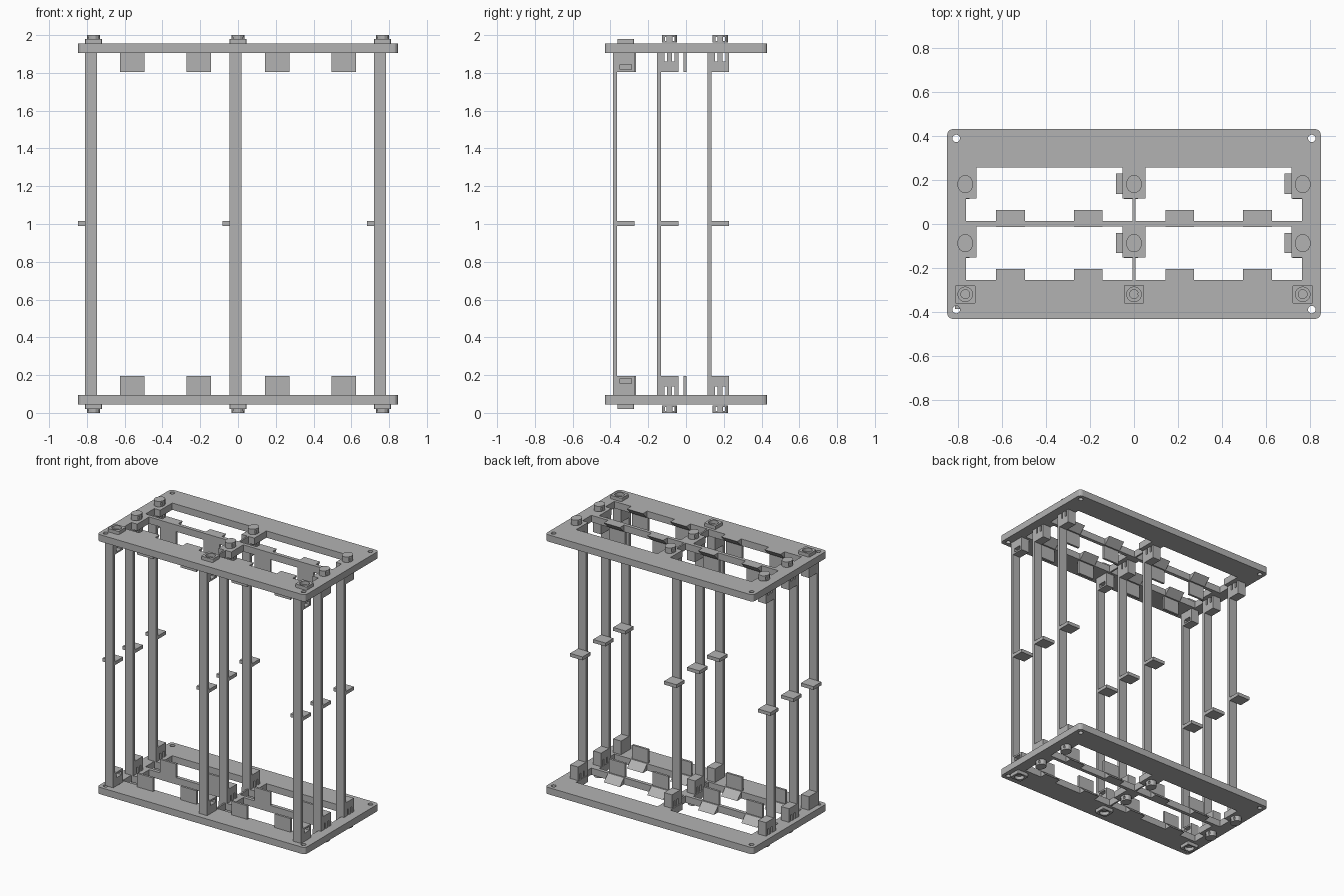
import bpy, bmesh, math
from mathutils import Matrix, Vector

cube = bpy.data.objects.get("Cube")
if cube:
    bpy.data.objects.remove(cube, do_unlink=True)

GREY = (0.45, 0.45, 0.45, 1)
mat = bpy.data.materials.new("plain grey")
mat.use_nodes = True
mat.diffuse_color = GREY
mat.node_tree.nodes["Principled BSDF"].inputs["Base Color"].default_value = GREY

MID = 1.0                      # mirror height between both ends
OUT, IN = 0.045, 0.095         # outer and inner face of the lower plate
BLOCK = 0.195                  # top of the lower blocks
COLUMNS = (-0.765, 0, 0.765)
ROW_STEP = 0.268


def box(bm, x, y, z, round_corners=0):
    size = Vector((x[1] - x[0], y[1] - y[0], z[1] - z[0]))
    centre = Vector((x[0] + x[1], y[0] + y[1], z[0] + z[1])) / 2
    m = Matrix.Translation(centre) @ Matrix.Diagonal((*size, 1))
    verts = bmesh.ops.create_cube(bm, size=1, matrix=m)["verts"]
    if round_corners:
        edges = {e for v in verts for e in v.link_edges
                 if abs(e.verts[0].co.z - e.verts[1].co.z) > size.z / 2}
        bmesh.ops.bevel(bm, geom=list(edges), offset=round_corners,
                        segments=4, profile=0.5, affect='EDGES')


def cylinder(bm, x, y, z, rx, ry=None, segments=24):
    m = (Matrix.Translation((x, y, (z[0] + z[1]) / 2))
         @ Matrix.Diagonal((rx, ry or rx, z[1] - z[0], 1))
         @ Matrix.Rotation(math.pi / segments, 4, 'Z'))
    bmesh.ops.create_cone(bm, cap_ends=True, segments=segments,
                          radius1=1, radius2=1, depth=1, matrix=m)


def prism(bm, points, direction):
    face = bm.faces.new([bm.verts.new(p) for p in points])
    new = bmesh.ops.extrude_face_region(bm, geom=[face])["geom"]
    bmesh.ops.translate(bm, vec=direction,
                        verts=[g for g in new if isinstance(g, bmesh.types.BMVert)])


def make(name, bm, cutter=None, mirrored=True):
    """Turn a bmesh into an object, cut it, and repeat it at the top end."""
    objs = []
    for part in filter(None, (bm, cutter)):
        bmesh.ops.recalc_face_normals(part, faces=part.faces)
        me = bpy.data.meshes.new(name)
        part.to_mesh(me)
        part.free()
        me.transform(Matrix.Translation((0, 0, -MID)))
        ob = bpy.data.objects.new(name, me)
        ob.location.z = MID
        bpy.context.collection.objects.link(ob)
        objs.append(ob)
    ob = objs[0]
    if cutter:
        mod = ob.modifiers.new("cut", 'BOOLEAN')
        mod.operation, mod.solver, mod.object = 'DIFFERENCE', 'EXACT', objs[1]
        bpy.context.view_layer.update()
        graph = bpy.context.evaluated_depsgraph_get()
        ob.data = bpy.data.meshes.new_from_object(ob.evaluated_get(graph))
        ob.modifiers.clear()
        bpy.data.objects.remove(objs[1], do_unlink=True)
    ob.data.materials.clear()
    ob.data.materials.append(mat)
    if mirrored:
        mod = ob.modifiers.new("top end", 'MIRROR')
        mod.use_axis = (False, False, True)
        mod.use_mirror_merge = False
    return ob


# End plates: four T-shaped openings, corner holes and screw holes
plate, cut = bmesh.new(), bmesh.new()
box(plate, (-0.847, 0.847), (-0.43, 0.43), (OUT, IN), 0.025)
for side in (-1, 1):
    for shift in (0, -ROW_STEP):
        low, notch, high = 0.0135 + shift, 0.116 + shift, 0.256 + shift
        outline = [(0.006, low), (0.762, low), (0.762, notch), (0.715, notch),
                   (0.715, high), (0.052, high), (0.052, notch), (0.006, notch)]
        prism(cut, [(side * x, y, 0) for x, y in outline], (0, 0, 0.2))
    for y in (-0.388, 0.388):
        cylinder(cut, side * 0.806, y, (0, 0.2), 0.017)
for x in COLUMNS:
    cylinder(cut, x, -0.318, (0, 0.2), 0.02)
make("end_plates", plate, cut)

# Guide tabs: upright lip with a sloped foot inside the plate thickness
tabs = bmesh.new()
for shift in (0, -ROW_STEP):
    profile = [(-0.013, OUT), (0.0635, OUT), (0.0135, IN), (0.003, IN),
               (0.003, BLOCK), (-0.013, BLOCK)]
    for x in (-0.625, -0.272, 0.142, 0.495):
        prism(tabs, [(x, y + shift, z) for y, z in profile], (0.13, 0, 0))
make("guide_tabs", tabs)

# Posts with end blocks, mid shelves and fasteners
ROWS = (("front", -0.386, -0.272), ("middle", -0.154, -0.04), ("back", 0.114, 0.228))
for row, y0, y1 in ROWS:
    yc = (y0 + y1) / 2 + 0.01
    for place, cx in zip(("right", "centre", "left"), COLUMNS):
        label = f"{row}_{place}"
        x0, x1 = cx - 0.046, cx + 0.019

        post = bmesh.new()
        box(post, (x0, x1), (y0, y0 + 0.022), (IN, 2 * MID - IN))
        make(label + "_post", post, mirrored=False)

        shelf = bmesh.new()
        box(shelf, (cx - 0.082, x1), (y0 + 0.022, y1), (0.99, 1.015))
        make(label + "_shelf", shelf, mirrored=False)

        block, cut = bmesh.new(), bmesh.new()
        box(block, (x0, x1), (y0 + 0.001, y1), (IN, BLOCK))
        if row == "front":
            # Screwed block: nut slot, and a raised boss outside the plate
            box(cut, (cx - 0.03, cx + 0.1), (yc - 0.03, yc + 0.03), (0.155, 0.183))
            boss, bore = bmesh.new(), bmesh.new()
            box(boss, (cx - 0.046, cx + 0.046), (yc - 0.043, yc + 0.043),
                (0.02, OUT), 0.008)
            cylinder(bore, cx, yc, (0, 0.1), 0.033)
            make(label + "_boss", boss, bore)
        else:
            # Snap-in block: spring slots, and a clip head outside the plate
            clip, slots = bmesh.new(), bmesh.new()
            cylinder(clip, cx, yc, (0, 0.04), 0.036, 0.042, 12)
            cylinder(clip, cx, yc, (0.04, IN), 0.03, 0.034, 12)
            for y in (yc - 0.02, yc + 0.02):
                box(cut, (cx - 0.1, cx + 0.1), (y - 0.007, y + 0.007), (0.08, 0.14))
                box(slots, (cx - 0.1, cx + 0.1), (y - 0.005, y + 0.005), (0.01, 0.032))
            make(label + "_clip", clip, slots)
        make(label + "_blocks", block, cut)
